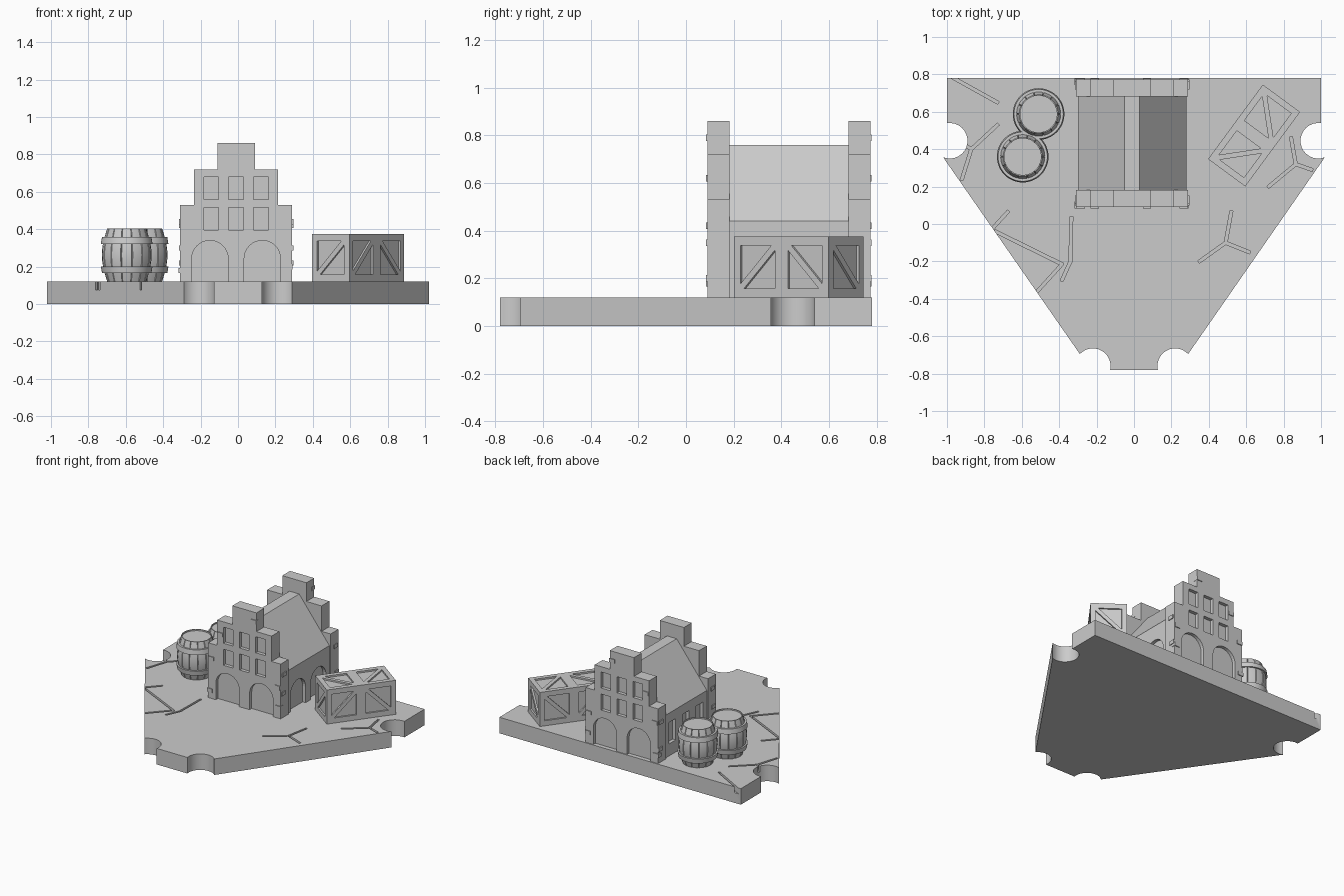
import bpy, bmesh, math
from mathutils import Matrix, Vector

if "Cube" in bpy.data.objects:
    bpy.data.objects.remove(bpy.data.objects["Cube"])

Z = Vector((0, 0, 1))


def frame(origin, u, v=Z):
    """Matrix whose local x, y, z are u, v and the outward normal u x v."""
    u, v = Vector(u).normalized(), Vector(v).normalized()
    m = Matrix((u, v, u.cross(v))).transposed().to_4x4()
    m.translation = origin
    return m


def solid(name, prisms):
    """One object from a list of (points, depth0, depth1, frame) prisms."""
    bm = bmesh.new()
    for pts, d0, d1, m in prisms:
        lo = [bm.verts.new(m @ Vector((x, y, d0))) for x, y in pts]
        hi = [bm.verts.new(m @ Vector((x, y, d1))) for x, y in pts]
        bm.faces.new(lo[::-1])
        bm.faces.new(hi)
        for i in range(len(pts)):
            j = (i + 1) % len(pts)
            bm.faces.new((lo[i], lo[j], hi[j], hi[i]))
    bmesh.ops.recalc_face_normals(bm, faces=bm.faces)
    return finish(name, bm)


def finish(name, bm):
    me = bpy.data.meshes.new(name)
    bm.to_mesh(me)
    bm.free()
    ob = bpy.data.objects.new(name, me)
    bpy.context.collection.objects.link(ob)
    return ob


def activate(ob):
    bpy.ops.object.select_all(action='DESELECT')
    ob.select_set(True)
    bpy.context.view_layer.objects.active = ob


def carve(ob, prisms):
    cutter = solid("cutter", prisms)
    cutter.hide_render = True
    mod = ob.modifiers.new("carve", 'BOOLEAN')
    mod.operation, mod.solver, mod.use_self = 'DIFFERENCE', 'EXACT', True
    mod.object = cutter
    activate(ob)
    bpy.ops.object.modifier_apply(modifier=mod.name)
    bpy.data.objects.remove(cutter)


def smooth(ob, angle=30):
    activate(ob)
    bpy.ops.object.shade_smooth_by_angle(angle=math.radians(angle))


def rect(x0, x1, y0, y1):
    return [(x0, y0), (x1, y0), (x1, y1), (x0, y1)]


def arc(cx, cy, r, a0, a1, n=16):
    return [(cx + r * math.cos(math.radians(a0 + (a1 - a0) * i / n)),
             cy + r * math.sin(math.radians(a0 + (a1 - a0) * i / n))) for i in range(n + 1)]


def arch(cx, r, spring, bottom=0.12):
    return [(cx - r, bottom), (cx + r, bottom)] + arc(cx, spring, r, 0, 180)


# Base plate with round connector notches
half = [(1, 0.78)] + arc(0.985, 0.445, 0.095, 81, 292) + arc(0.22, -0.76, 0.095, 43, 192) + [(0.127, -0.78)]
base = solid("base_plate", [(half + [(-x, y) for x, y in half[::-1]], 0, 0.12, Matrix())])

# Cracks cut into the top of the plate
cracks = [
    [(-1.0, 0.80), (-0.73, 0.65)],
    [(-0.73, 0.53), (-0.87, 0.40), (-0.92, 0.24)],
    [(-0.87, 0.40), (-0.98, 0.47)],
    [(-0.675, 0.065), (-0.78, -0.05)],
    [(-0.74, -0.04), (-0.385, -0.215), (-0.535, -0.38)],
    [(-0.385, -0.30), (-0.34, -0.20), (-0.335, 0.035)],
    [(0.52, 0.065), (0.49, -0.10), (0.615, -0.15)],
    [(0.49, -0.10), (0.35, -0.20)],
    [(0.84, 0.46), (0.865, 0.32), (0.72, 0.20)],
    [(0.865, 0.32), (0.95, 0.29)],
]
cuts = []
for path in cracks:
    for a, b in zip(path, path[1:]):
        d = Vector((b[0] - a[0], b[1] - a[1], 0))
        m = frame((a[0], a[1], 0), d, Vector((-d.y, d.x, 0)))
        cuts.append((rect(-0.006, d.length + 0.006, -0.008, 0.008), 0.076, 0.15, m))
carve(base, cuts)
smooth(base)

# House: stepped gables with arches and two rows of windows
steps = [(0.30, 0.12), (0.30, 0.53), (0.225, 0.53), (0.225, 0.72), (0.10, 0.72), (0.10, 0.86)]
gable = steps + [(-x, z) for x, z in steps[::-1]]
front = frame((-0.01, 0.09, 0), (1, 0, 0))
back = frame((-0.01, 0.773, 0), (-1, 0, 0))
openings = [arch(s * 0.14, 0.097, 0.243, 0.10) for s in (-1, 1)]
openings += [rect(x - 0.04, x + 0.04, z, z + 0.12) for x in (-0.133, 0, 0.133) for z in (0.395, 0.56)]
for name, m in (("front_gable", front), ("back_gable", back)):
    ob = solid(name, [(gable, -0.092, 0, m)])
    carve(ob, [(p, -0.025, 0.03, m) for p in openings])

# House body with sloped roof and flat ridge
body_profile = [(-0.29, 0.12), (0.29, 0.12), (0.29, 0.44), (0.04, 0.76), (-0.04, 0.76), (-0.29, 0.44)]
body = solid("house_body_and_roof", [(body_profile, -0.592, -0.09, front)])
right = frame((0.28, 0, 0), (0, 1, 0))
left = frame((-0.30, 0, 0), (0, -1, 0))
carve(body, [(arch(y, 0.09, 0.24, 0.10), -0.025, 0.03, right) for y in (0.31, 0.55)]
      + [(rect(-y - 0.04, -y + 0.04, 0.21, 0.37), -0.025, 0.03, left) for y in (0.27, 0.43, 0.59)])

# Worn bricks standing slightly proud of the walls
face_bricks = [(-0.285, 0.18), (0.275, 0.35), (0.28, 0.20), (-0.275, 0.42), (0.08, 0.79), (-0.2, 0.62)]
bricks = []
for m, s in ((front, 1), (back, -1)):
    for x, z in face_bricks:
        x *= s
        bricks.append((rect(x - 0.022, x + 0.022, z - 0.014, z + 0.014), -0.03, 0.006, m))
for m, s in ((right, 1), (left, -1)):
    for y, z in ((0.12, 0.3), (0.74, 0.42), (0.75, 0.22), (0.13, 0.44)):
        y *= s
        bricks.append((rect(y - 0.022, y + 0.022, z - 0.014, z + 0.014), -0.02, 0.016, m))
solid("loose_bricks", bricks)


# Barrels: bulging staves with grooves, hoops and a sunken lid
def lathe(name, profile, at, staves=0):
    bm = bmesh.new()
    n = staves * 4 if staves else 48
    rings = []
    for r, z, groove in profile:
        ring = []
        for i in range(n):
            k = i % 4
            a = 2 * math.pi * (i // 4 + (0, 0.05, 0.5, 0.95)[k]) / staves if staves else 2 * math.pi * i / n
            q = r - (groove if staves and k == 0 else 0)
            ring.append(bm.verts.new((at[0] + q * math.cos(a), at[1] + q * math.sin(a), z)))
        rings.append(ring)
    for a, b in zip(rings, rings[1:]):
        for i in range(n):
            j = (i + 1) % n
            bm.faces.new((a[i], a[j], b[j], b[i]))
    bm.faces.new(rings[0][::-1])
    bm.faces.new(rings[-1])
    bmesh.ops.recalc_face_normals(bm, faces=bm.faces)
    smooth(finish(name, bm), 35)


for tag, at in (("front", (-0.595, 0.36)), ("back", (-0.51, 0.588))):
    staves = [(0.104 + 0.029 * math.sin(math.pi * t / 10), 0.12 + 0.285 * t / 10, 0.006) for t in range(11)]
    staves += [(0.098, 0.405, 0), (0.098, 0.395, 0)]
    lathe(tag + "_barrel", staves, at, 14)
    for part, z, lean in (("lower", 0.165, 0.006), ("upper", 0.322, -0.006)):
        hoop = [(0.11, z, 0), (0.135 - lean / 2, z, 0), (0.135 + lean / 2, z + 0.036, 0), (0.11, z + 0.036, 0)]
        lathe(f"{tag}_barrel_{part}_hoop", hoop, at)

# Crates: boxes with triangular panels sunk either side of a diagonal brace
S = 0.247
along = Vector((0.593, 0.805, 0)).normalized()
across = Vector((along.y, -along.x, 0))
h, t, w = S / 2, S / 2 - 0.034, 0.019
for name, sign, tilt in (("front_crate", -1, 1), ("back_crate", 1, -1)):
    c = Vector((0.642, 0.473, 0.12 + 0.255 / 2)) + along * sign * h
    crate = solid(name, [(rect(-h, h, -h, h), -0.1275, 0.1275, frame(c, across, along))])
    cuts = []
    sides = [(along, Z, tilt), (-along, Z, tilt), (across, Z, 1), (-across, Z, -1), (across, along, tilt)]
    for u, v, d in sides:
        n = u.cross(v)
        m = frame(c + n * (0.1275 if v == along else h), u, v)
        for k in (1, -1):
            tri = [(-t * k * d, t * k), (-t * k * d, (-t + w) * k), ((t - w) * k * d, t * k)]
            cuts.append((tri, -0.012, 0.02, m))
    carve(crate, cuts)
